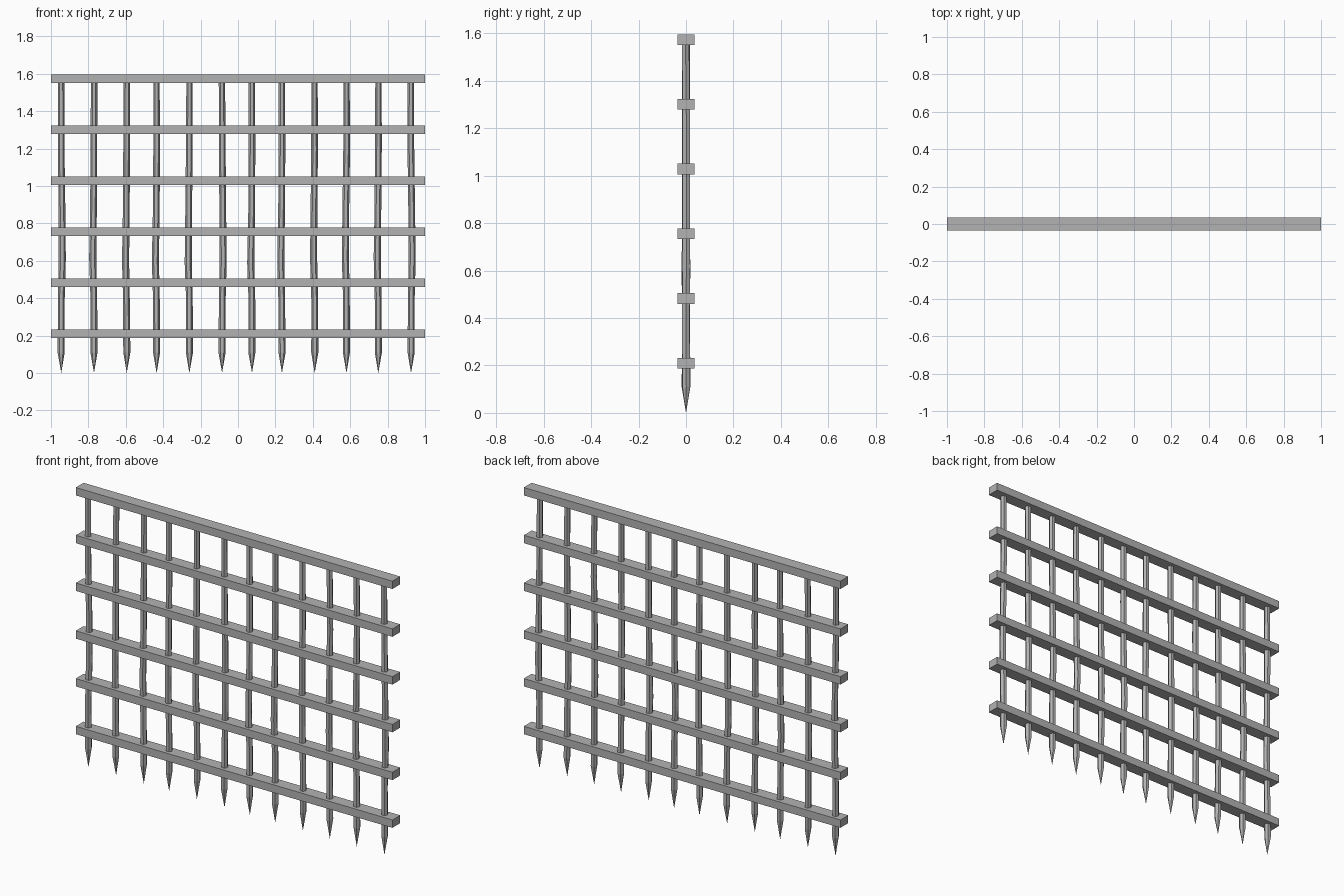
import bpy, bmesh, math, random
from mathutils import Vector

random.seed(4)
cube = bpy.data.objects.get("Cube")
if cube:
    bpy.data.objects.remove(cube, do_unlink=True)

# Single grey iron colour
iron = bpy.data.materials.new("grey_iron")
iron.use_nodes = True
iron.diffuse_color = (0.45, 0.45, 0.45, 1)
iron.node_tree.nodes["Principled BSDF"].inputs["Base Color"].default_value = iron.diffuse_color


def finish(name, bm):
    bmesh.ops.recalc_face_normals(bm, faces=bm.faces)
    mesh = bpy.data.meshes.new(name)
    bm.to_mesh(mesh)
    bm.free()
    mesh.materials.append(iron)
    obj = bpy.data.objects.new(name, mesh)
    bpy.context.collection.objects.link(obj)


def rail(name, z):
    bm = bmesh.new()
    bmesh.ops.create_cube(bm, size=1)
    bmesh.ops.scale(bm, vec=(2.0, 0.07, 0.045), verts=bm.verts)
    bmesh.ops.translate(bm, vec=(0, 0, z), verts=bm.verts)
    finish(name, bm)


def spiked_bar(name, x, bow, sides=6):
    """Hand-forged bar: slightly uneven rings drawn down to a point."""
    bm = bmesh.new()
    # height, radius, sideways drift
    rings = [(1.56, 0.017, 0), (1.2, 0.018, 0), (0.88, 0.018, 0.003),
             (0.6, 0.019, 0.006), (0.4, 0.018, 0.001), (0.11, 0.019, 0)]
    loops = []
    for z, r, drift in rings:
        z += random.uniform(-0.02, 0.02) if 0.2 < z < 1.5 else 0
        cx = x + drift * bow + random.uniform(-0.001, 0.001)
        cy = random.uniform(-0.002, 0.002)
        loops.append([bm.verts.new((cx + r * math.cos(a), cy + r * math.sin(a), z))
                      for a in (math.tau * i / sides for i in range(sides))])
    for upper, lower in zip(loops, loops[1:]):
        for i in range(sides):
            j = (i + 1) % sides
            bm.faces.new((upper[i], upper[j], lower[j], lower[i]))
    bm.faces.new(loops[0])
    tip = bm.verts.new(Vector((x, 0, 0)))
    for i in range(sides):
        bm.faces.new((loops[-1][i], loops[-1][(i + 1) % sides], tip))
    finish(name, bm)


# Six horizontal rails
for i in range(6):
    rail(f"rail_{i + 1}", 0.21 + 0.2727 * i)

# Twelve vertical spiked bars
bar_x = (-0.945, -0.77, -0.595, -0.435, -0.26, -0.085,
         0.075, 0.235, 0.41, 0.58, 0.75, 0.925)
for i, x in enumerate(bar_x):
    spiked_bar(f"spiked_bar_{i + 1}", x, 1 if i in (0, 5, 11) else -1)
